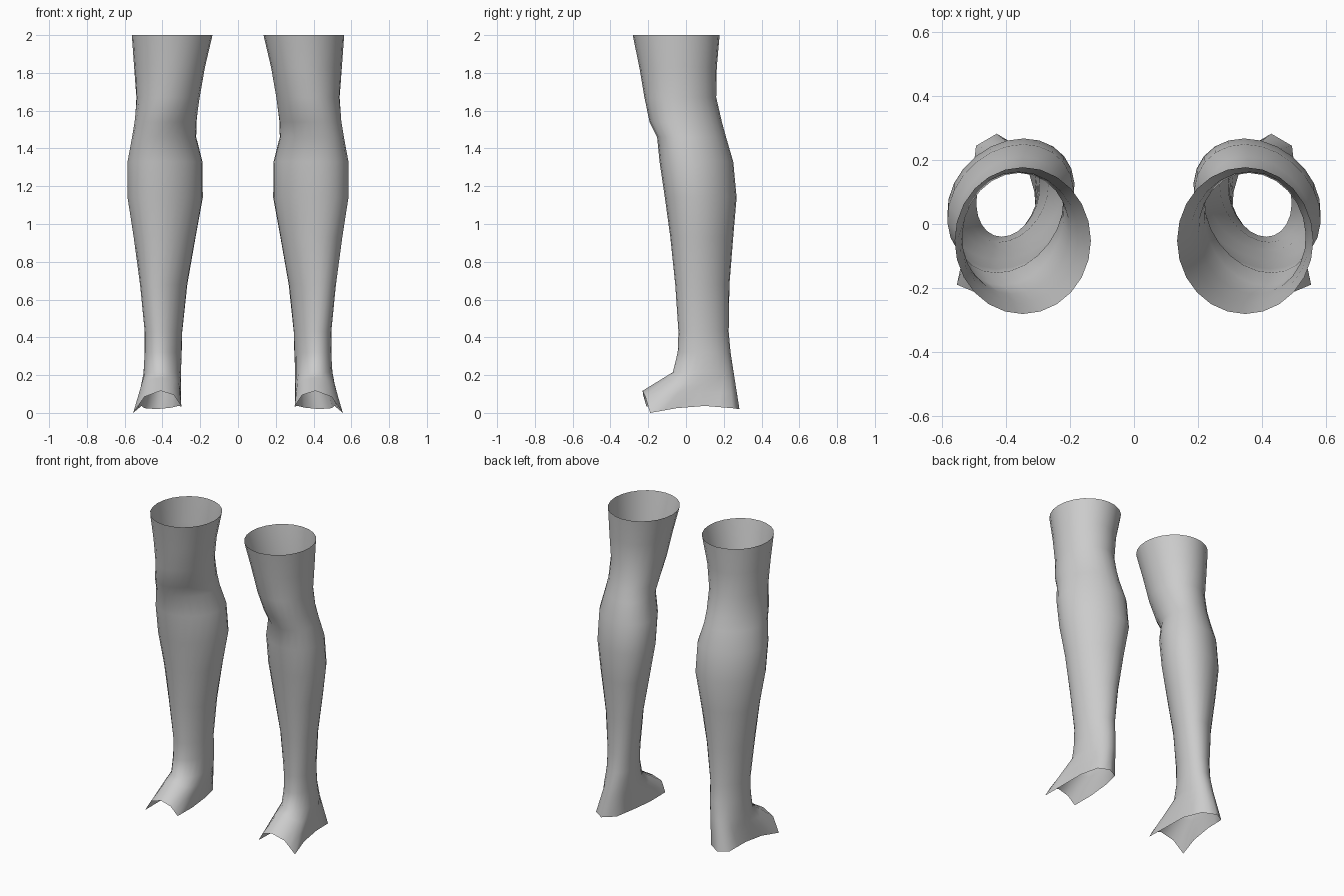
import bpy, bmesh, math

if "Cube" in bpy.data.objects:
    bpy.data.objects.remove(bpy.data.objects["Cube"])

SEG = 24

# Leg cross-sections: height, inner x, outer x, front y, back y, outward twist of the shin
RINGS = [
    (2.00, 0.135, 0.562, -0.282, 0.178, 0.0),
    (1.83, 0.175, 0.550, -0.247, 0.163, 0.0),
    (1.67, 0.203, 0.538, -0.220, 0.160, 0.01),
    (1.54, 0.222, 0.545, -0.193, 0.190, 0.03),
    (1.46, 0.226, 0.556, -0.153, 0.212, 0.04),
    (1.33, 0.192, 0.581, -0.140, 0.250, 0.04),
    (1.14, 0.190, 0.581, -0.112, 0.268, 0.04),
    (0.93, 0.227, 0.550, -0.083, 0.250, 0.03),
    (0.68, 0.272, 0.515, -0.057, 0.230, 0.03),
    (0.43, 0.297, 0.492, -0.040, 0.226, 0.02),
    (0.32, 0.300, 0.492, -0.044, 0.236, 0.02),
    (0.215, 0.302, 0.500, -0.070, 0.252, 0.01),
]

# Open lower hem, from the heel round the outer side, over the instep and back
HEM = [
    (0.43, 0.283, 0.02), (0.495, 0.245, 0.025), (0.512, 0.10, 0.037),
    (0.525, -0.05, 0.025), (0.555, -0.19, 0.0), (0.495, -0.215, 0.085),
    (0.41, -0.23, 0.117), (0.34, -0.227, 0.095), (0.30, -0.21, 0.035),
    (0.302, -0.05, 0.032), (0.312, 0.10, 0.038), (0.35, 0.235, 0.028),
]


def leg_ring(z, x0, x1, y0, y1, twist):
    cx, cy, rx, ry = (x0 + x1) / 2, (y0 + y1) / 2, (x1 - x0) / 2, (y1 - y0) / 2
    pts = []
    for i in range(SEG):
        a = math.tau * i / SEG
        pts.append((cx + rx * math.sin(a) - twist * math.cos(a), cy + ry * math.cos(a), z))
    return pts


def mix(a, b, t):
    return tuple(p + (q - p) * t for p, q in zip(a, b))


def hem_ring():
    n = len(HEM)
    return [mix(HEM[i // 2], HEM[(i // 2 + 1) % n], 0.5 * (i % 2)) for i in range(SEG)]


def build_stocking(name, side, material):
    rings = [leg_ring(*r) for r in RINGS]
    ankle, hem = rings[-1], hem_ring()
    # Foot part: blend the ankle into the hem
    for t in (0.3, 0.6, 1.0):
        rings.append([mix(a, b, t) for a, b in zip(ankle, hem)])
    bm = bmesh.new()
    rows = [[bm.verts.new((side * x, y, z)) for x, y, z in ring] for ring in rings]
    for up, low in zip(rows, rows[1:]):
        for i in range(SEG):
            j = (i + 1) % SEG
            quad = [up[i], up[j], low[j], low[i]]
            bm.faces.new(quad if side > 0 else quad[::-1])
    # Outward-facing surface
    bm.normal_update()
    if sum(f.normal.dot(f.calc_center_median() - rows[5][0].co.lerp(rows[5][SEG // 2].co, 0.5))
           for f in bm.faces) < 0:
        bmesh.ops.reverse_faces(bm, faces=bm.faces[:])
    for f in bm.faces:
        f.smooth = True
    mesh = bpy.data.meshes.new(name)
    bm.to_mesh(mesh)
    bm.free()
    mesh.materials.append(material)
    obj = bpy.data.objects.new(name, mesh)
    bpy.context.collection.objects.link(obj)


grey = bpy.data.materials.new("light_grey_fabric")
grey.diffuse_color = (0.6, 0.6, 0.6, 1.0)
grey.use_nodes = True
grey.node_tree.nodes["Principled BSDF"].inputs["Base Color"].default_value = grey.diffuse_color

build_stocking("left_stocking", 1, grey)
build_stocking("right_stocking", -1, grey)
